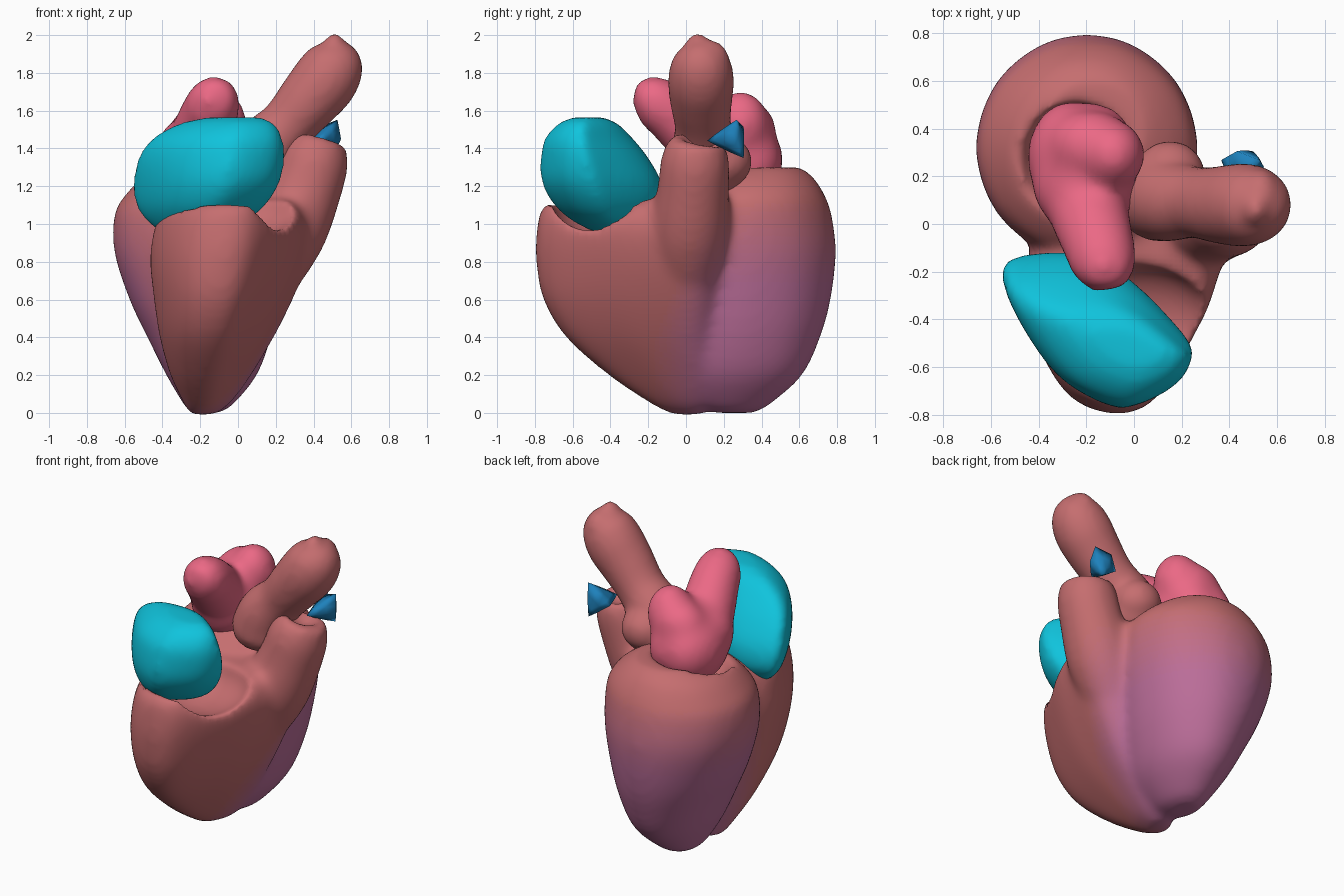
import bpy, bmesh
from math import cos, sin, tau
from mathutils import Vector, Matrix

if "Cube" in bpy.data.objects:
    bpy.data.objects.remove(bpy.data.objects["Cube"])


def spline(pts, n, closed):
    """Catmull-Rom samples through 3D points."""
    m, out = len(pts), []
    def get(i):
        return Vector(pts[i % m] if closed else pts[max(0, min(m - 1, i))])
    for i in range(m if closed else m - 1):
        a, b, c, d = (get(i + k) for k in (-1, 0, 1, 2))
        for s in range(n):
            t = s / n
            out.append(0.5 * (2 * b + (c - a) * t + (2 * a - 5 * b + 4 * c - d) * t ** 2
                              + (3 * b - a - 3 * c + d) * t ** 3))
    if not closed:
        out.append(get(m - 1))
    return out


def skin(bm, rings):
    rows = [[bm.verts.new(p) for p in r] for r in rings]
    n = len(rows[0])
    for a, b in zip(rows, rows[1:]):
        for i in range(n):
            j = (i + 1) % n
            bm.faces.new((a[i], a[j], b[j], b[i]))
    bm.faces.new(rows[0][::-1])
    bm.faces.new(rows[-1])


def loft(bm, plan, keys):
    """Plan outline fitted into the box (z, x0, x1, y0, y1) at each level."""
    pts = spline(plan, 5, True)
    lo = [min(p[k] for p in pts) for k in (0, 1)]
    hi = [max(p[k] for p in pts) for k in (0, 1)]
    uv = [[(p[k] - lo[k]) / (hi[k] - lo[k]) for k in (0, 1)] for p in pts]
    zx = spline([k[:3] for k in keys], 5, False)
    zy = spline([(k[0], k[3], k[4]) for k in keys], 5, False)
    skin(bm, [[(a[1] + u * (a[2] - a[1]), b[1] + v * (b[2] - b[1]), a[0]) for u, v in uv]
              for a, b in zip(zx, zy)])


def tube(bm, path, n=28):
    pts = spline([p[:3] for p in path], 5, False)
    rad = [r[0] for r in spline([(p[3], 0, 0) for p in path], 5, False)]
    rings = []
    for i, p in enumerate(pts):
        t = pts[min(i + 1, len(pts) - 1)] - pts[max(i - 1, 0)]
        q = t.to_track_quat('Z', 'Y')
        rings.append([p + q @ Vector((cos(tau * k / n), sin(tau * k / n), 0)) * rad[i]
                      for k in range(n)])
    skin(bm, rings)


def ellipsoid(bm, c, r):
    bmesh.ops.create_icosphere(bm, subdivisions=4, radius=1,
                               matrix=Matrix.Translation(c) @ Matrix.Diagonal((*r, 1)))


def material(name, rgb):
    m = bpy.data.materials.new(name)
    m.diffuse_color = (*rgb, 1)
    m.use_nodes = True
    m.node_tree.nodes["Principled BSDF"].inputs["Base Color"].default_value = m.diffuse_color
    return m


def to_object(name, bm):
    bmesh.ops.recalc_face_normals(bm, faces=bm.faces)
    me = bpy.data.meshes.new(name)
    bm.to_mesh(me)
    bm.free()
    ob = bpy.data.objects.new(name, me)
    bpy.context.collection.objects.link(ob)
    return ob


def finish(name, bm, mats, voxel=0.022, smooth=6, hollows=()):
    """Fuse the pieces, carve hollows, smooth, and bake the modifiers."""
    ob = to_object(name, bm)
    def remesh():
        m = ob.modifiers.new("fuse", 'REMESH')
        m.mode, m.voxel_size = 'VOXEL', voxel
    remesh()
    cutters = []
    for c, r in hollows:
        cb = bmesh.new()
        ellipsoid(cb, c, r)
        cut = to_object("hollow_cutter", cb)
        cut.hide_render = True
        m = ob.modifiers.new("hollow", 'BOOLEAN')
        m.operation, m.object = 'DIFFERENCE', cut
        cutters.append(cut)
    if hollows:
        remesh()
    s = ob.modifiers.new("soften", 'SMOOTH')
    s.factor, s.iterations = 0.5, smooth
    dg = bpy.context.evaluated_depsgraph_get()
    me = bpy.data.meshes.new_from_object(ob.evaluated_get(dg))
    ob.modifiers.clear()
    ob.data = me
    for c in cutters:
        bpy.data.objects.remove(c)
    me.materials.clear()
    for m in mats:
        me.materials.append(m)
    for p in me.polygons:
        p.use_smooth = True
        p.material_index = 0
    return ob


BROWN, PURPLE = Vector((0.56, 0.155, 0.16)), Vector((0.5, 0.155, 0.32))
STEPS = 12
muscle = [material(f"muscle_{i}", BROWN.lerp(PURPLE, i / (STEPS - 1))) for i in range(STEPS)]
circle = [(cos(tau * k / 10), sin(tau * k / 10), 0) for k in range(10)]

# both ventricles and the outflow tube, fused
bm = bmesh.new()
loft(bm, circle, [(0.0, -.25, -.1, .16, .36), (.04, -.285, -.03, .05, .44), (.2, -.38, .1, -.08, .615),
                  (.4, -.48, .175, -.13, .71), (.6, -.575, .22, -.15, .765), (.85, -.655, .26, -.15, .793),
                  (1.05, -.655, .265, -.13, .77), (1.15, -.6, .24, -.08, .735), (1.24, -.51, .15, .03, .68),
                  (1.3, -.38, .05, .18, .61)])
wedge = [(-.28, -.7, 0), (-.1, -.79, 0), (.08, -.75, 0), (.25, -.5, 0), (.36, -.25, 0), (.4, .05, 0),
         (.1, .2, 0), (-.3, 0, 0), (-.45, -.2, 0), (-.42, -.45, 0)]
loft(bm, wedge, [(-.01, -.26, -.12, -.07, .09), (.05, -.29, -.04, -.19, .12), (.2, -.36, .07, -.41, .17),
                 (.4, -.415, .19, -.635, .2), (.6, -.445, .29, -.755, .22), (.8, -.465, .37, -.793, .23),
                 (.97, -.445, .4, -.79, .2), (1.08, -.39, .36, -.765, .15), (1.13, -.28, .28, -.7, .08)])
tube(bm, [(.05, 0, .5, .13), (.16, .01, .75, .18), (.27, .02, .97, .205), (.365, .04, 1.2, .19),
          (.41, .05, 1.35, .18), (.44, .06, 1.45, .14)])
heart = finish("ventricles", bm, muscle, smooth=16,
               hollows=[((.0, -.44, 1.12), (.34, .27, .2)), ((-.24, .26, 1.3), (.24, .25, .22)),
                        ((.42, .1, 1.48), (.11, .12, .1))])
for p in heart.data.polygons:
    x, y, z = p.center
    shift = .4 * max(0, z - .4) * max(0, min(1, (x + .1) * 5))
    back = max(0, min(1, (y + .17 - shift) / .27))
    low = max(0, min(1, (1.12 - z) / .45))
    p.material_index = round(back * low * (STEPS - 1))

# great artery stump
bm = bmesh.new()
tube(bm, [(.08, .12, 1.18, .15), (.1, .12, 1.27, .19), (.15, .1, 1.4, .175), (.26, .09, 1.52, .15),
          (.37, .08, 1.65, .165), (.46, .08, 1.76, .175), (.52, .08, 1.86, .155), (.55, .08, 1.93, .1),
          (.56, .08, 1.96, .04)])
ellipsoid(bm, (.15, .2, 1.33), (.15, .15, .14))
ellipsoid(bm, (.51, .06, 1.93), (.06, .07, .08))
ellipsoid(bm, (.53, .1, 1.87), (.09, .13, .11))
finish("aorta", bm, [muscle[0]], smooth=8)

# left atrium with its two horns
bm = bmesh.new()
for c, r in [((-.2, .2, 1.36), (.22, .26, .24)), ((-.26, .28, 1.34), (.19, .24, .22)),
             ((-.17, .33, 1.34), (.17, .18, .2)), ((-.09, .29, 1.53), (.14, .15, .18)),
             ((-.26, .17, 1.4), (.17, .19, .17)), ((-.18, .33, 1.5), (.18, .15, .15))]:
    ellipsoid(bm, c, r)
tube(bm, [(-.22, .18, 1.38, .18), (-.19, .05, 1.47, .17), (-.15, -.08, 1.59, .155),
          (-.12, -.2, 1.66, .135), (-.11, -.28, 1.67, .07)])
finish("left_atrium", bm, [material("pink", (.83, .14, .235))], smooth=40)

# right atrium
bm = bmesh.new()
plan = [(-.54, -.2, 0), (-.46, -.13, 0), (-.2, -.12, 0), (0, -.22, 0), (.21, -.44, 0), (.23, -.52, 0),
        (.17, -.64, 0), (.02, -.74, 0), (-.1, -.75, 0), (-.3, -.63, 0), (-.45, -.42, 0)]
loft(bm, plan, [(.96, -.42, -.12, -.5, -.22), (1.02, -.49, .05, -.61, -.16), (1.1, -.54, .15, -.7, -.12),
                (1.22, -.555, .225, -.765, -.13), (1.35, -.53, .25, -.77, -.2), (1.45, -.46, .24, -.75, -.28),
                (1.53, -.32, .2, -.68, -.36), (1.565, -.17, .13, -.6, -.44)])
finish("right_atrium", bm, [material("cyan", (.005, .55, .72))], smooth=16)

# small pulmonary remnant
bm = bmesh.new()
for p in [(.53, .27, 1.56), (.55, .24, 1.45), (.5, .31, 1.34), (.42, .1, 1.44), (.36, .27, 1.44),
          (.43, .31, 1.52)]:
    bm.verts.new(p)
bmesh.ops.convex_hull(bm, input=bm.verts)
bmesh.ops.subdivide_edges(bm, edges=bm.edges, cuts=2, use_grid_fill=True)
bmesh.ops.smooth_vert(bm, verts=bm.verts, factor=.2, use_axis_x=True, use_axis_y=True, use_axis_z=True)
for f in bm.faces:
    f.smooth = True
to_object("pulmonary_remnant", bm).data.materials.append(material("blue", (.013, .22, .5)))
